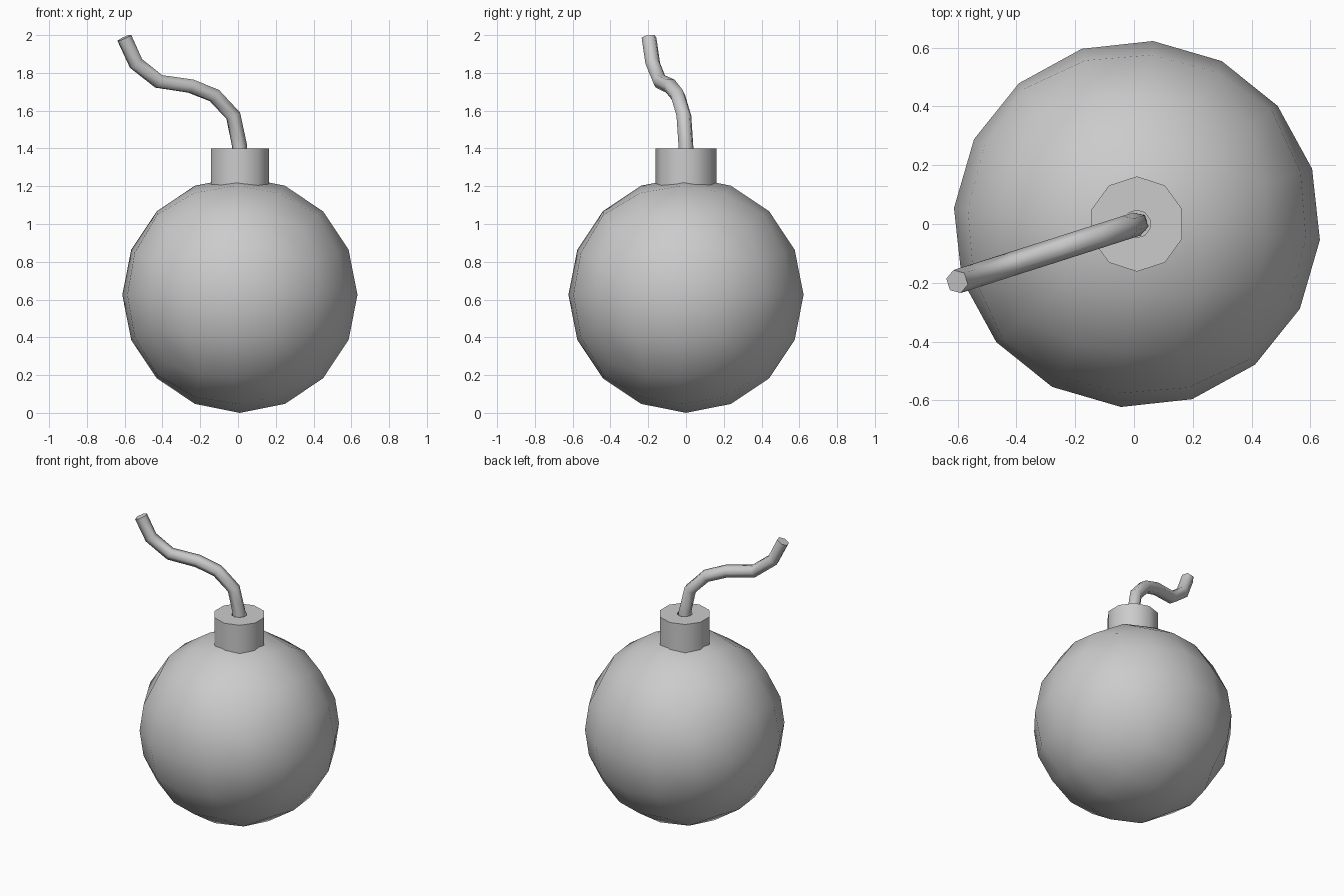
import bpy
import bmesh
import math
from mathutils import Matrix, Vector

cube = bpy.data.objects.get("Cube")
if cube:
    bpy.data.objects.remove(cube, do_unlink=True)

# Single grey material
grey = bpy.data.materials.new("plain grey")
grey.use_nodes = True
grey.diffuse_color = (0.6, 0.6, 0.6, 1)
grey.node_tree.nodes["Principled BSDF"].inputs["Base Color"].default_value = grey.diffuse_color

CENTRE_X = 0.01
RADIUS = 0.625


def finish(obj, angle):
    """Give the part its material and smooth shading with sharp edges kept."""
    obj.data.materials.clear()
    obj.data.materials.append(grey)
    bpy.ops.object.select_all(action="DESELECT")
    obj.select_set(True)
    bpy.context.view_layer.objects.active = obj
    bpy.ops.object.shade_smooth_by_angle(angle=math.radians(angle))


def add_mesh(name, bm, angle):
    bmesh.ops.recalc_face_normals(bm, faces=bm.faces)
    mesh = bpy.data.meshes.new(name)
    bm.to_mesh(mesh)
    bm.free()
    obj = bpy.data.objects.new(name, mesh)
    bpy.context.collection.objects.link(obj)
    finish(obj, angle)
    return obj


# Round body: a gridded cube swelled into an even quad sphere, turned slightly
bm = bmesh.new()
bmesh.ops.create_cube(bm, size=2)
bmesh.ops.subdivide_edges(bm, edges=bm.edges[:], cuts=3, use_grid_fill=True)
for v in bm.verts:
    v.co = Vector([math.tan(c * math.pi / 4) for c in v.co]).normalized() * RADIUS
bmesh.ops.rotate(bm, verts=bm.verts, matrix=Matrix.Rotation(math.radians(-5), 3, "Z"))
bmesh.ops.translate(bm, verts=bm.verts, vec=(CENTRE_X, 0, RADIUS))
add_mesh("round_body", bm, 60)

# Neck: ten-sided collar with a recessed fuse hole, from a (radius, height) profile
SIDES = 10
profile = [(0.162, 1.12), (0.162, 1.4), (0.047, 1.4), (0.047, 1.3)]
bm = bmesh.new()
rings = []
for r, z in profile:
    ring = []
    for i in range(SIDES):
        a = math.pi / 2 + i * math.tau / SIDES
        ring.append(bm.verts.new((CENTRE_X + r * math.cos(a), r * math.sin(a), z)))
    rings.append(ring)
for low, high in zip(rings, rings[1:]):
    for i in range(SIDES):
        j = (i + 1) % SIDES
        bm.faces.new((low[i], low[j], high[j], high[i]))
bm.faces.new(rings[0])
bm.faces.new(rings[-1])
add_mesh("neck", bm, 40)

# Fuse: six-sided tube bending in one upright plane
path = [(0.01, 1.28), (0.008, 1.415), (-0.025, 1.573), (-0.125, 1.68),
        (-0.25, 1.73), (-0.42, 1.755), (-0.54, 1.85), (-0.602, 1.986)]
curve = bpy.data.curves.new("fuse", "CURVE")
curve.dimensions = "3D"
curve.bevel_depth = 0.041
curve.bevel_resolution = 1
curve.use_fill_caps = True
spline = curve.splines.new("POLY")
spline.points.add(len(path) - 1)
for point, (x, z) in zip(spline.points, path):
    point.co = (x, 0.32 * (x - CENTRE_X), z, 1)
fuse = bpy.data.objects.new("fuse", curve)
bpy.context.collection.objects.link(fuse)
bpy.ops.object.select_all(action="DESELECT")
fuse.select_set(True)
bpy.context.view_layer.objects.active = fuse
bpy.ops.object.convert(target="MESH")
fuse = bpy.context.object
fuse.name = "fuse"
# Weld the end caps to the tube
bm = bmesh.new()
bm.from_mesh(fuse.data)
bmesh.ops.remove_doubles(bm, verts=bm.verts, dist=0.0005)
bmesh.ops.recalc_face_normals(bm, faces=bm.faces)
bm.to_mesh(fuse.data)
bm.free()
finish(fuse, 65)
